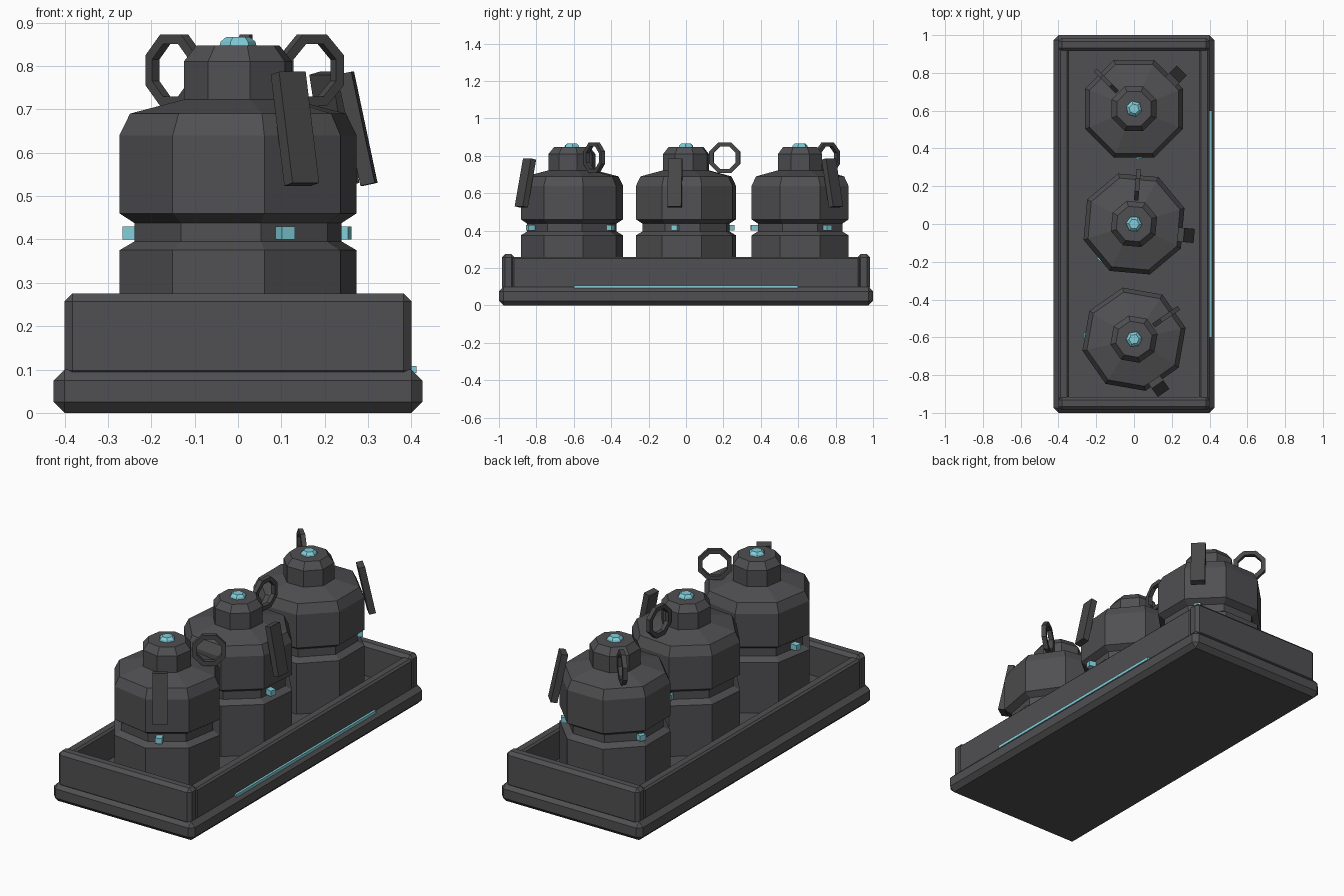
import bpy, bmesh, math
from mathutils import Matrix, Vector

if "Cube" in bpy.data.objects:
    bpy.data.objects.remove(bpy.data.objects["Cube"])


def material(name, rgb):
    m = bpy.data.materials.new(name)
    m.diffuse_color = (*rgb, 1)
    m.use_nodes = True
    m.node_tree.nodes["Principled BSDF"].inputs["Base Color"].default_value = m.diffuse_color
    return m


GREY = material("dark_grey", (0.08, 0.08, 0.085))
DARK = material("charcoal", (0.065, 0.065, 0.067))
TEAL = material("pale_teal", (0.22, 0.62, 0.70))


def finish(name, bm, mat, matrix=Matrix()):
    bmesh.ops.recalc_face_normals(bm, faces=bm.faces)
    me = bpy.data.meshes.new(name)
    bm.to_mesh(me)
    bm.free()
    me.materials.append(mat)
    ob = bpy.data.objects.new(name, me)
    ob.matrix_world = matrix
    bpy.context.collection.objects.link(ob)
    return ob


def box(name, size, centre, mat, bevel=0, parent=Matrix(), tilt=0):
    bm = bmesh.new()
    bmesh.ops.create_cube(bm, size=1, matrix=Matrix.Diagonal((*size, 1)))
    if bevel:
        bmesh.ops.bevel(bm, geom=bm.edges[:], offset=bevel, segments=1,
                        affect='EDGES', profile=0.5)
    m = parent @ Matrix.Translation(centre) @ Matrix.Rotation(tilt, 4, 'Y')
    return finish(name, bm, mat, m)


def lathe(name, profile, sides, mat, parent, start):
    """Stack polygon rings along z and cap both ends."""
    bm = bmesh.new()
    rings = []
    for r, z in profile:
        angles = [start + math.tau * i / sides for i in range(sides)]
        rings.append([bm.verts.new((r * math.cos(a), r * math.sin(a), z)) for a in angles])
    for lo, hi in zip(rings, rings[1:]):
        for i in range(sides):
            j = (i + 1) % sides
            bm.faces.new((lo[i], lo[j], hi[j], hi[i]))
    bm.faces.new(rings[0][::-1])
    bm.faces.new(rings[-1])
    return finish(name, bm, mat, parent)


def pull_ring(name, centre, radius, tube, mat, parent):
    """Eight-sided ring with a square section, standing in the local yz plane."""
    bm = bmesh.new()
    loops = []
    for i in range(8):
        a = math.tau * (i + 0.5) / 8
        out = Vector((0, math.cos(a), math.sin(a)))
        loops.append([bm.verts.new(out * (radius + dr * tube) + Vector((dx * tube, 0, 0)))
                      for dr, dx in ((1, -1), (1, 1), (-1, 1), (-1, -1))])
    for i in range(8):
        a, b = loops[i], loops[(i + 1) % 8]
        for k in range(4):
            n = (k + 1) % 4
            bm.faces.new((a[k], a[n], b[n], b[k]))
    return finish(name, bm, mat, parent @ Matrix.Translation(centre))


# Tray: plinth, four walls and the light strip on the right
box("tray_base", (0.85, 2.0, 0.10), (0, 0, 0.05), GREY, 0.025)
for s, side in ((-1, "left"), (1, "right")):
    box(f"{side}_wall", (0.055, 1.86, 0.18), (s * 0.3725, 0, 0.17), GREY, 0.01)
for s, side in ((-1, "front"), (1, "back")):
    box(f"{side}_wall", (0.80, 0.07, 0.195), (0, s * 0.95, 0.1775), GREY, 0.018)
box("light_strip", (0.02, 1.2, 0.016), (0.402, 0, 0.10), TEAL)

BODY = [(0.28, 0.095), (0.28, 0.375), (0.245, 0.395), (0.245, 0.438), (0.28, 0.46),
        (0.28, 0.64), (0.255, 0.69), (0.13, 0.722)]
NECK = [(0.128, 0.70), (0.128, 0.81), (0.098, 0.847)]
BUTTON = [(0.044, 0.843), (0.04, 0.856), (0.027, 0.867)]

# Three canisters, each turned differently
for n, (y, turn) in enumerate(((-0.61, -55), (0, -5), (0.61, 45)), 1):
    m = Matrix.Translation((0, y, 0)) @ Matrix.Rotation(math.radians(turn), 4, 'Z')
    eighth = math.pi / 8
    lathe(f"canister_body_{n}", BODY, 8, GREY, m, eighth)
    lathe(f"canister_neck_{n}", NECK, 8, GREY, m, eighth)
    lathe(f"top_button_{n}", BUTTON, 6, TEAL, m, 0)
    box(f"lever_{n}", (0.034, 0.075, 0.262), (0.279, -0.035, 0.655), DARK,
        parent=m, tilt=math.radians(-12))
    pull_ring(f"pull_ring_{n}", (0, 0.208, 0.79), 0.077, 0.012, DARK, m)
    # Indicator studs around the groove
    for k in range(3):
        turn_k = Matrix.Rotation(math.radians(-9 + 120 * k), 4, 'Z')
        box(f"stud_{n}_{k + 1}", (0.04, 0.034, 0.03), (0.246, 0, 0.415), TEAL,
            parent=m @ turn_k)
